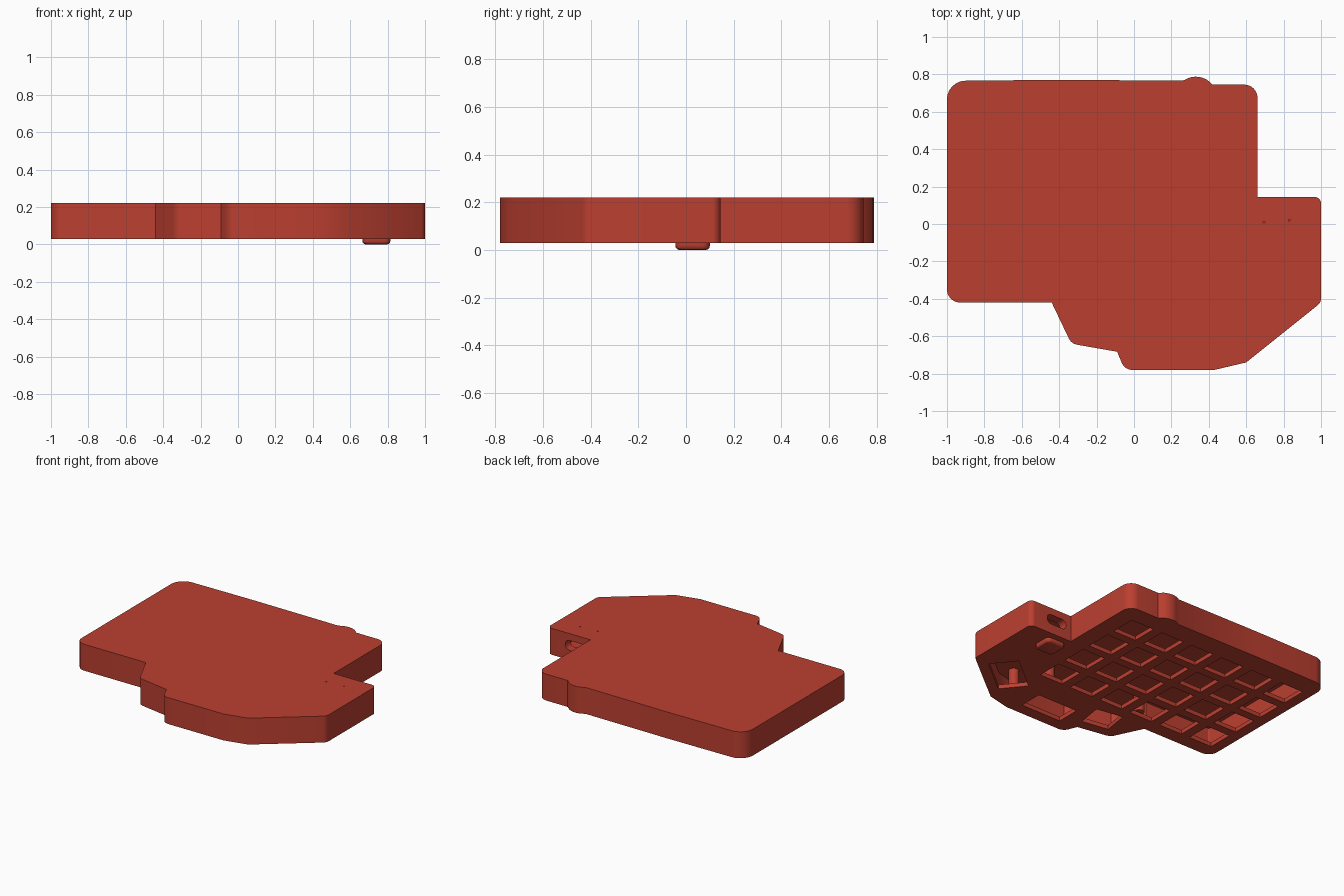
import bpy, bmesh, math
from mathutils import Vector, Matrix

if "Cube" in bpy.data.objects:
    bpy.data.objects.remove(bpy.data.objects["Cube"])

red = bpy.data.materials.new("brick red")
red.diffuse_color = (0.50, 0.05, 0.03, 1)
red.use_nodes = True
red.node_tree.nodes["Principled BSDF"].inputs["Base Color"].default_value = red.diffuse_color


def prism(bm, pts, z0, z1):
    """Extrude a flat outline from z0 to z1."""
    face = bm.faces.new([bm.verts.new((p[0], p[1], z0)) for p in pts])
    top = bmesh.ops.extrude_face_region(bm, geom=[face])["geom"]
    bmesh.ops.translate(bm, vec=(0, 0, z1 - z0),
                        verts=[g for g in top if isinstance(g, bmesh.types.BMVert)])
    bmesh.ops.recalc_face_normals(bm, faces=bm.faces[:])


def to_object(name, bm):
    mesh = bpy.data.meshes.new(name)
    bm.to_mesh(mesh)
    bm.free()
    ob = bpy.data.objects.new(name, mesh)
    bpy.context.collection.objects.link(ob)
    mesh.materials.append(red)
    return ob


def rounded(corners, steps=8):
    """Turn (x, y, radius) corners into an outline with arcs."""
    out = []
    for i, (x, y, r) in enumerate(corners):
        p = Vector((x, y))
        if r <= 0:
            out.append(p)
            continue
        a = (Vector(corners[i - 1][:2]) - p).normalized()
        b = (Vector(corners[(i + 1) % len(corners)][:2]) - p).normalized()
        half = a.angle(b) / 2
        center = p + (a + b).normalized() * (r / math.sin(half))
        s = p + a * (r / math.tan(half)) - center
        e = p + b * (r / math.tan(half)) - center
        for k in range(steps + 1):
            out.append(center + s.lerp(e, k / steps).normalized() * r)
    return out


def inset(corners, d):
    """Move every edge of a counter-clockwise outline inwards by d."""
    out = []
    for i, (x, y, r) in enumerate(corners):
        p = Vector((x, y))
        a = (p - Vector(corners[i - 1][:2])).normalized()
        b = (Vector(corners[(i + 1) % len(corners)][:2]) - p).normalized()
        na, nb = Vector((-a.y, a.x)), Vector((-b.y, b.x))
        q = p + (na + nb) * (d / (1 + na.dot(nb)))
        out.append((q.x, q.y, max(r - d, 0)))
    return out


def rect(cx, cy, w, h, deg=0):
    rot = Matrix.Rotation(math.radians(deg), 2)
    return [Vector((cx, cy)) + rot @ Vector((sx * w / 2, sy * h / 2))
            for sx, sy in ((-1, -1), (1, -1), (1, 1), (-1, 1))]


def circle(cx, cy, r, n=20):
    return [(cx + r * math.cos(2 * math.pi * k / n),
             cy + r * math.sin(2 * math.pi * k / n)) for k in range(n)]


def cut(target, cutter):
    cutter.hide_render = True
    mod = target.modifiers.new("cut", "BOOLEAN")
    mod.object = cutter
    mod.solver = "EXACT"
    bpy.context.view_layer.objects.active = target
    bpy.ops.object.modifier_apply(modifier=mod.name)
    bpy.data.objects.remove(cutter)


# Case outline: front edge, thumb area, side step, then back edge
front = [(-1, -.42, .07), (-.44, -.42, 0), (-.335, -.64, .06), (-.09, -.683, 0),
         (-.05, -.78, .06), (.43, -.78, 0), (.6, -.74, 0), (1, -.42, .05),
         (1, .145, .035), (.66, .145, 0), (.66, .745, .07)]
bump = [(.42, .745, 0), (.39, .772, 0), (.36, .784, 0), (.33, .788, 0),
        (.30, .784, 0), (.26, .766, 0), (-.4, .771, 0)]
back = [(-1, .765, .10)]

bm = bmesh.new()
prism(bm, rounded(front + bump + back), .03, .22)
case = to_object("case", bm)

# Hollow inside
bm = bmesh.new()
prism(bm, rounded(inset(front + back, .06)), .06, .19)
cut(case, to_object("cavity_cutter", bm))

# Key openings: six by four grid, then the thumb keys
bm = bmesh.new()
for col in range(6):
    for row in range(4):
        prism(bm, rect(.44 - .254 * col, .52 - .248 * row, .185, .185), -.02, .075)
prism(bm, rect(-.15, -.5, .20, .185, -9), -.02, .075)
prism(bm, rect(.21, -.61, .32, .17), -.02, .075)
prism(bm, rect(.69, -.45, .33, .20, 39), -.02, .075)
cut(case, to_object("key_cutter", bm))

# Cable slot in the step wall
bm = bmesh.new()
slot = rounded([(.70, -.17, .034), (.86, -.17, .034), (.86, -.10, .034), (.70, -.10, .034)])
prism(bm, slot, -.20, -.05)
bmesh.ops.rotate(bm, verts=bm.verts, cent=(0, 0, 0), matrix=Matrix.Rotation(math.radians(-90), 3, "X"))
bmesh.ops.translate(bm, verts=bm.verts,
                    vec=(0, .145 - sum(v.co.y for v in bm.verts) / len(bm.verts),
                         .135 - sum(v.co.z for v in bm.verts) / len(bm.verts)))
cut(case, to_object("slot_cutter", bm))

# Two pin holes through the closed face
bm = bmesh.new()
for x, y in ((.695, .01), (.83, .02)):
    prism(bm, circle(x, y, .005, 8), .17, .25)
cut(case, to_object("pin_cutter", bm))

# Standoffs inside
bm = bmesh.new()
for x, y in ((.52, -.60), (.415, -.365), (-.32, -.33)):
    prism(bm, circle(x, y, .035), .07, .195)
standoffs = to_object("standoffs", bm)

# Raised pad with softened lower edge
bm = bmesh.new()
prism(bm, rounded([(.665, -.045, .03), (.815, -.045, .03), (.815, .10, .03), (.665, .10, .03)], 5), 0, .035)
low = [e for e in bm.edges if all(v.co.z < .001 for v in e.verts)]
bmesh.ops.bevel(bm, geom=low, offset=.018, segments=3, affect="EDGES", profile=.5)
pad = to_object("raised_pad", bm)

for ob in (case, standoffs, pad):
    bpy.ops.object.select_all(action="DESELECT")
    ob.select_set(True)
    bpy.context.view_layer.objects.active = ob
    bpy.ops.object.shade_smooth_by_angle(angle=math.radians(30))
